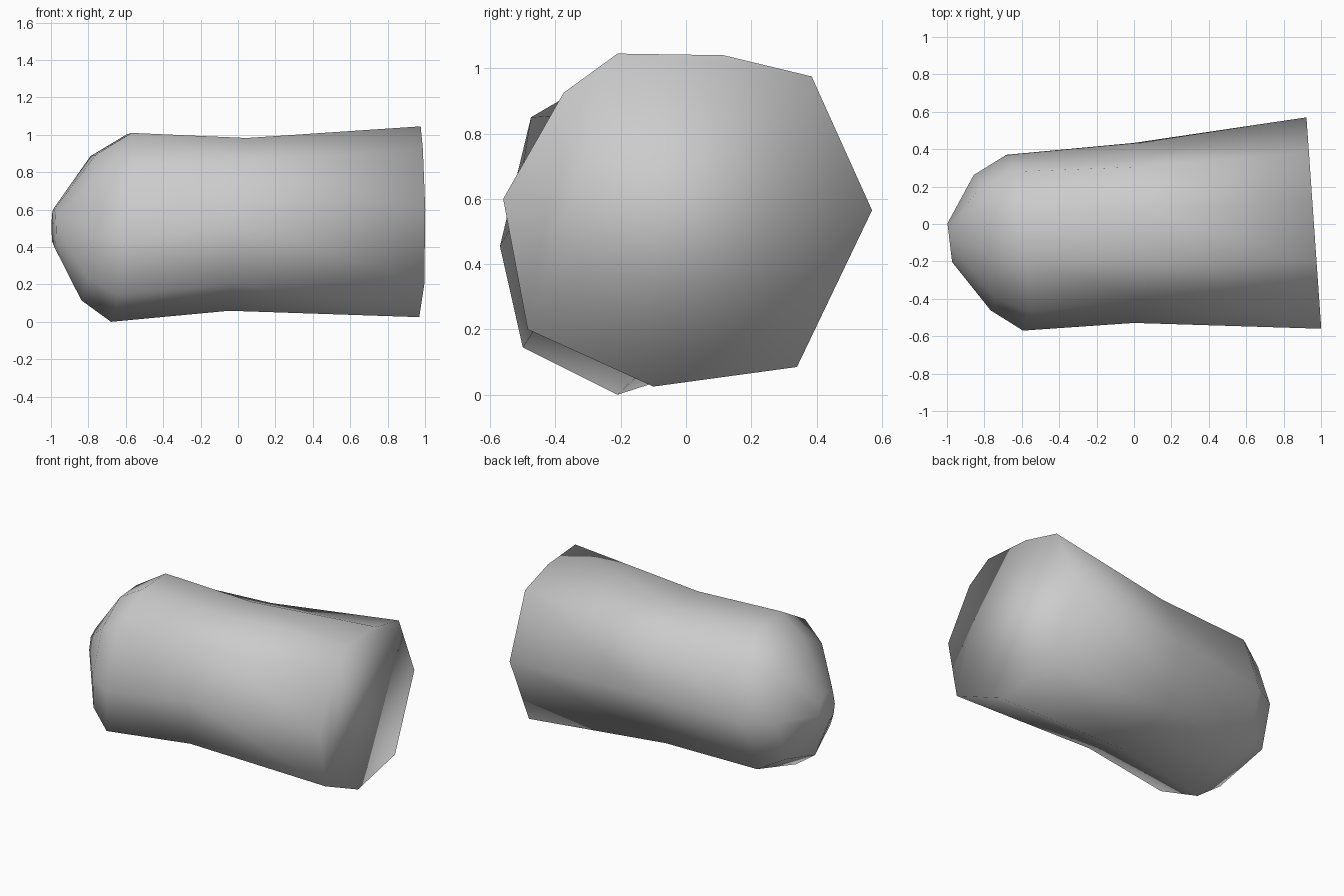
import bpy
import bmesh

default_cube = bpy.data.objects.get("Cube")
if default_cube:
    bpy.data.objects.remove(default_cube, do_unlink=True)

# Plain grey material
grey = bpy.data.materials.new("light_grey")
grey.use_nodes = True
colour = (0.6, 0.6, 0.6, 1.0)
grey.diffuse_color = colour
grey.node_tree.nodes["Principled BSDF"].inputs["Base Color"].default_value = colour

# Nine-sided outlines (y, z) of the wide flat end and of the rounded shoulder
rim_outline = [(-.56, .6), (-.375, .925), (-.21, 1.045), (.115, 1.04), (.385, .975),
               (.57, .565), (.34, .085), (-.1, .025), (-.485, .2)]
shoulder_outline = [(-.57, .455), (-.475, .85), (-.2, 1.01), (.08, 1.0), (.28, .86),
                    (.37, .5), (.25, .15), (-.21, 0), (-.5, .145)]


def scaled(outline, centre, factor_y, factor_z):
    """Scale an outline about a centre point."""
    cy, cz = centre
    return [(cy + (y - cy) * factor_y, cz + (z - cz) * factor_z) for y, z in outline]


def add_ring(bm, outline, x, lean_y, lean_z, centre):
    """Place an outline on a leaning plane that crosses the axis at x."""
    cy, cz = centre
    return [bm.verts.new((x + lean_y * (y - cy) + lean_z * (z - cz), y, z))
            for y, z in outline]


def bridge(bm, first, second):
    """Join two rings of equal length with quads."""
    count = len(first)
    for i in range(count):
        j = (i + 1) % count
        bm.faces.new((first[i], first[j], second[j], second[i]))


# The waist lies between the two outlines and is drawn in a little
waist_centre = (-.05, .53)
dome_centre = (-.1, .5)
middle_outline = [((a[0] + b[0]) / 2, (a[1] + b[1]) / 2)
                  for a, b in zip(rim_outline, shoulder_outline)]
waist_outline = scaled(middle_outline, waist_centre, .93, .91)
dome_outline = scaled(shoulder_outline, dome_centre, .77, .77)
tip_outline = scaled(shoulder_outline, dome_centre, .22, .2)

# Body: flat end, waist, shoulder and blunt domed end
bm = bmesh.new()
rings = [
    add_ring(bm, rim_outline, .962, -.07, 0, (0, .5)),
    add_ring(bm, waist_outline, 0, 0, .1, waist_centre),
    add_ring(bm, shoulder_outline, -.635, -.1, .11, dome_centre),
    add_ring(bm, dome_outline, -.81, -.13, .1, dome_centre),
    add_ring(bm, tip_outline, -.985, -.12, 0, dome_centre),
]
for first, second in zip(rings, rings[1:]):
    bridge(bm, first, second)
bm.faces.new(rings[0])
bm.faces.new(rings[-1])
bmesh.ops.recalc_face_normals(bm, faces=bm.faces)

# Smooth shading runs over the whole body, caps included
for face in bm.faces:
    face.smooth = True

mesh = bpy.data.meshes.new("flared_body")
bm.to_mesh(mesh)
bm.free()
mesh.materials.append(grey)
body = bpy.data.objects.new("flared_body", mesh)
bpy.context.scene.collection.objects.link(body)
